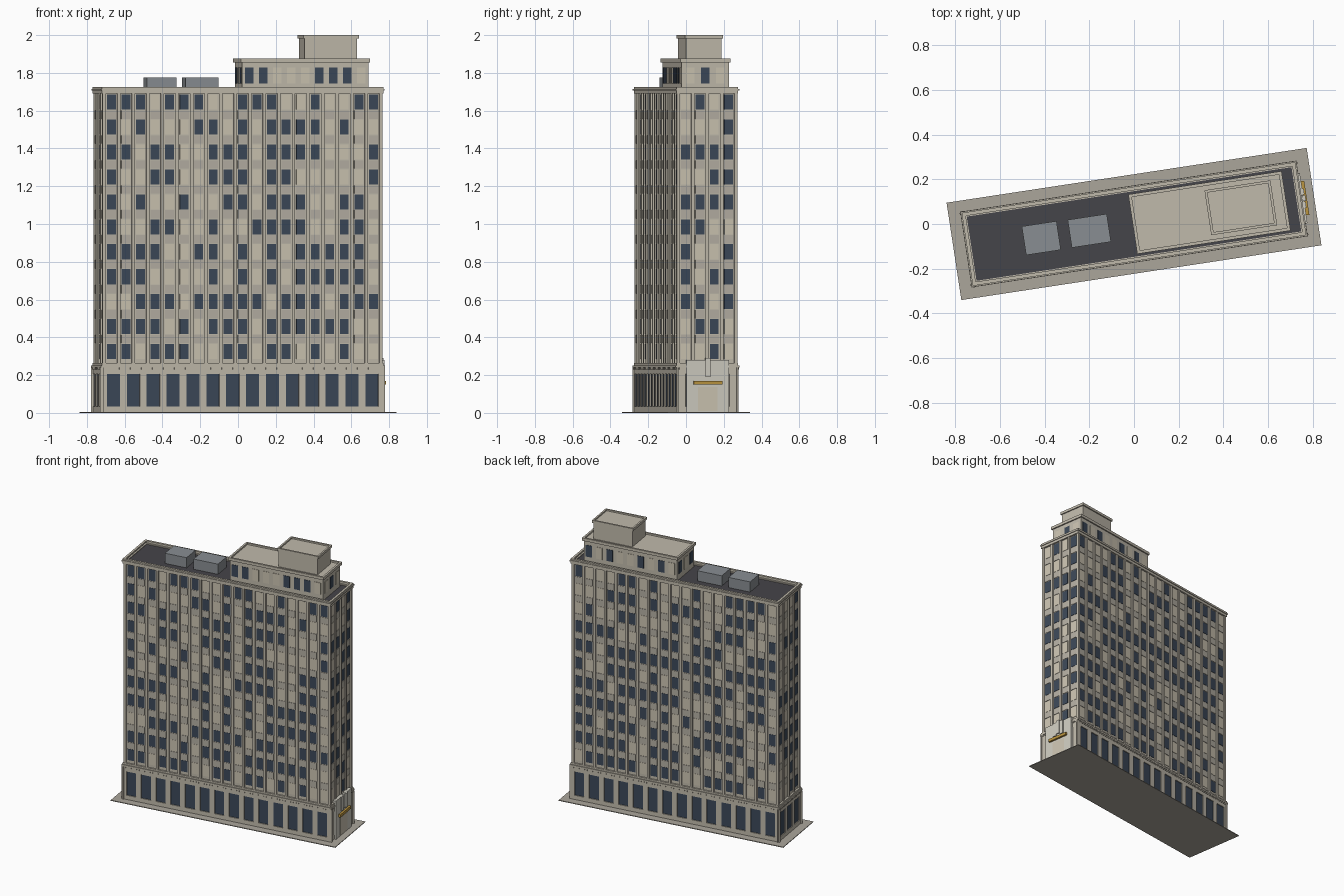
import bpy, bmesh, math, random
from mathutils import Matrix, Vector

if "Cube" in bpy.data.objects:
    bpy.data.objects.remove(bpy.data.objects["Cube"])

random.seed(7)
ANGLE = math.radians(8.65)
BAY = 0.0785


def mat(name, r, g, b):
    m = bpy.data.materials.new(name)
    m.diffuse_color = (r, g, b, 1)
    m.use_nodes = True
    m.node_tree.nodes["Principled BSDF"].inputs["Base Color"].default_value = m.diffuse_color
    return m


STONE = mat("stone", 0.53, 0.49, 0.41)
PANEL = mat("spandrel", 0.46, 0.43, 0.37)
BLIND = mat("blind", 0.60, 0.55, 0.44)
GLASS = mat("dark_glass", 0.045, 0.065, 0.098)
ROOF = mat("roof_tar", 0.06, 0.058, 0.067)
METAL = mat("roof_metal", 0.25, 0.27, 0.29)
PAVE = mat("paving", 0.41, 0.38, 0.33)
PALE = mat("pale_stone", 0.62, 0.60, 0.53)
GOLD = mat("gold", 0.50, 0.30, 0.05)


class Part:
    """Collects boxes into one named object."""

    def __init__(self, name, material):
        self.name, self.material, self.bm = name, material, bmesh.new()

    def box(self, x0, x1, y0, y1, z0, z1):
        m = Matrix.Translation(((x0 + x1) / 2, (y0 + y1) / 2, (z0 + z1) / 2))
        m = m @ Matrix.Diagonal((abs(x1 - x0), abs(y1 - y0), z1 - z0, 1))
        bmesh.ops.create_cube(self.bm, size=1, matrix=m)
        return self

    def block(self, cx, l, w, z0, z1):
        return self.box(cx - l / 2, cx + l / 2, -w / 2, w / 2, z0, z1)

    def ring(self, cx, l, w, t, z0, z1):
        for s in (-1, 1):
            self.box(cx - l / 2, cx + l / 2, s * w / 2, s * (w / 2 - t), z0, z1)
            self.box(cx + s * l / 2, cx + s * (l / 2 - t), -w / 2 + t, w / 2 - t, z0, z1)
        return self

    def on_side(self, side, cx, l, w, t, width, z0, z1, d0, d1):
        """Box on one side of an l x w block, d0..d1 outward from its face."""
        a, b = t - width / 2, t + width / 2
        s = -1 if side in ("front", "left") else 1
        if side in ("front", "back"):
            self.box(cx + a, cx + b, s * (w / 2 + d0), s * (w / 2 + d1), z0, z1)
        else:
            self.box(cx + s * (l / 2 + d0), cx + s * (l / 2 + d1), a, b, z0, z1)

    def done(self):
        me = bpy.data.meshes.new(self.name)
        self.bm.to_mesh(me)
        self.bm.free()
        me.materials.append(self.material)
        ob = bpy.data.objects.new(self.name, me)
        ob.rotation_euler.z = ANGLE
        bpy.context.collection.objects.link(ob)


SIDES = ("front", "back", "left", "right")


def centres(n, pitch):
    return [(i - (n - 1) / 2) * pitch for i in range(n)]


# paving slab
Part("paving_slab", PAVE).block(0, 1.628, 0.44, 0, 0.005).done()

# ground floor with shop windows framed by piers
BL, BW = 1.49, 0.312
Part("ground_floor_core", STONE).block(0, BL, BW, 0.005, 0.24).done()
shop = Part("shop_windows", GLASS)
frame = Part("ground_floor_piers", STONE)
for side in SIDES:
    n = 14 if side in ("front", "back") else 3
    span = BL if n == 14 else BW
    pitch = span / n
    if side != "right":
        for t in centres(n, pitch):
            shop.on_side(side, 0, BL, BW, t, 0.07, 0.035, 0.205, 0, 0.003)
        for t in centres(n + 1, pitch):
            frame.on_side(side, 0, BL, BW, t, pitch - 0.07, 0.005, 0.24, 0, 0.009)
    else:
        for s in (-1, 1):
            frame.on_side(side, 0, BL, BW, s * 0.138, 0.04, 0.005, 0.24, 0, 0.009)
frame.ring(0, BL + 0.018, BW + 0.018, 0.009, 0.005, 0.035)
frame.ring(0, BL + 0.018, BW + 0.018, 0.009, 0.205, 0.24)
shop.done()
frame.done()

# ledge above ground floor, with dentils
ledge = Part("lower_ledge", STONE)
ledge.block(0, 1.52, 0.342, 0.24, 0.252).block(0, 1.508, 0.33, 0.252, 0.264)
for side in SIDES:
    n = 76 if side in ("front", "back") else 16
    for t in centres(n, 0.0196):
        ledge.on_side(side, 0, 1.508, 0.33, t, 0.009, 0.231, 0.24, 0, 0.005)
ledge.done()

# main tower
TL, TW = 19 * BAY - 0.01, 4 * BAY - 0.006
Part("tower_core", STONE).block(0, TL, TW, 0.26, 1.70).done()
fins = Part("tower_fins", STONE)
spandrels = Part("spandrels", PANEL)
glass = Part("dark_windows", GLASS)
blinds = Part("blind_windows", BLIND)
ROWS = [0.325 + 0.132 * i for i in range(11)]
for side in SIDES:
    n = 19 if side in ("front", "back") else 4
    span = TL if n == 19 else TW
    pitch = span / n
    for t in centres(n + 1, pitch):
        t = max(-span / 2, min(span / 2, t))
        fins.on_side(side, 0, TL, TW, t, 0.017, 0.264, 1.70, 0, 0.009)
    for t in centres(n, pitch):
        for z in ROWS:
            pane = glass if random.random() < 0.57 else blinds
            pane.on_side(side, 0, TL, TW, t, 0.047, z - 0.04, z + 0.04, 0, 0.002)
            if z < 1.6:
                spandrels.on_side(side, 0, TL, TW, t, 0.05, z + 0.044, z + 0.088, 0, 0.003)
fins.done()
spandrels.done()

# roof edge and roof
edge = Part("tower_cornice", STONE)
edge.ring(0, 1.508, 0.33, 0.02, 1.69, 1.708).ring(0, 1.518, 0.34, 0.014, 1.708, 1.716)
edge.ring(0, 1.508, 0.33, 0.016, 1.716, 1.726).done()
Part("tower_roof", ROOF).block(0, 1.475, 0.297, 1.695, 1.703).done()

# roof equipment
for i, (cx, l, w) in enumerate(((-0.419, 0.157, 0.13), (-0.202, 0.177, 0.126))):
    Part(f"roof_unit_{i + 1}", METAL).block(cx, l, w, 1.70, 1.776).done()

# penthouse
PX, PL, PW = 0.341, 0.675, 0.252
pent = Part("penthouse", STONE).block(PX, PL, PW, 1.70, 1.865)
pent.ring(PX, 0.693, 0.269, 0.014, 1.856, 1.876).done()
for side in SIDES:
    n, pitch = (9, 0.075) if side in ("front", "back") else (3, 0.08)
    dark = {"front": (0, 1, 5, 6, 7), "back": (1, 3, 6, 8), "left": (0, 2), "right": (1,)}[side]
    for i, t in enumerate(centres(n, pitch)):
        pane = glass if i in dark else blinds
        pane.on_side(side, PX, PL, PW, t, 0.045, 1.745, 1.828, 0, 0.003)
glass.done()
blinds.done()

# upper machine room
room = Part("machine_room", STONE).block(0.483, 0.282, 0.188, 1.86, 1.99)
room.ring(0.483, 0.298, 0.203, 0.012, 1.982, 2.0).done()

# entrance on the right end
EX = BL / 2
portal = Part("entrance_surround", PALE)
portal.box(EX, EX + 0.022, -0.113, 0.113, 0.005, 0.28).done()
Part("entrance_door", BLIND).box(EX + 0.02, EX + 0.025, -0.052, 0.052, 0.01, 0.137).done()
Part("entrance_canopy", GOLD).box(EX + 0.02, EX + 0.036, -0.077, 0.077, 0.15, 0.17).done()
crest = Part("entrance_crest", PALE)
for y in (-0.03, 0.03):
    crest.box(EX + 0.02, EX + 0.028, y - 0.014, y + 0.014, 0.18, 0.28)
crest.box(EX + 0.015, EX + 0.031, -0.013, 0.013, 0.19, 0.29).done()
